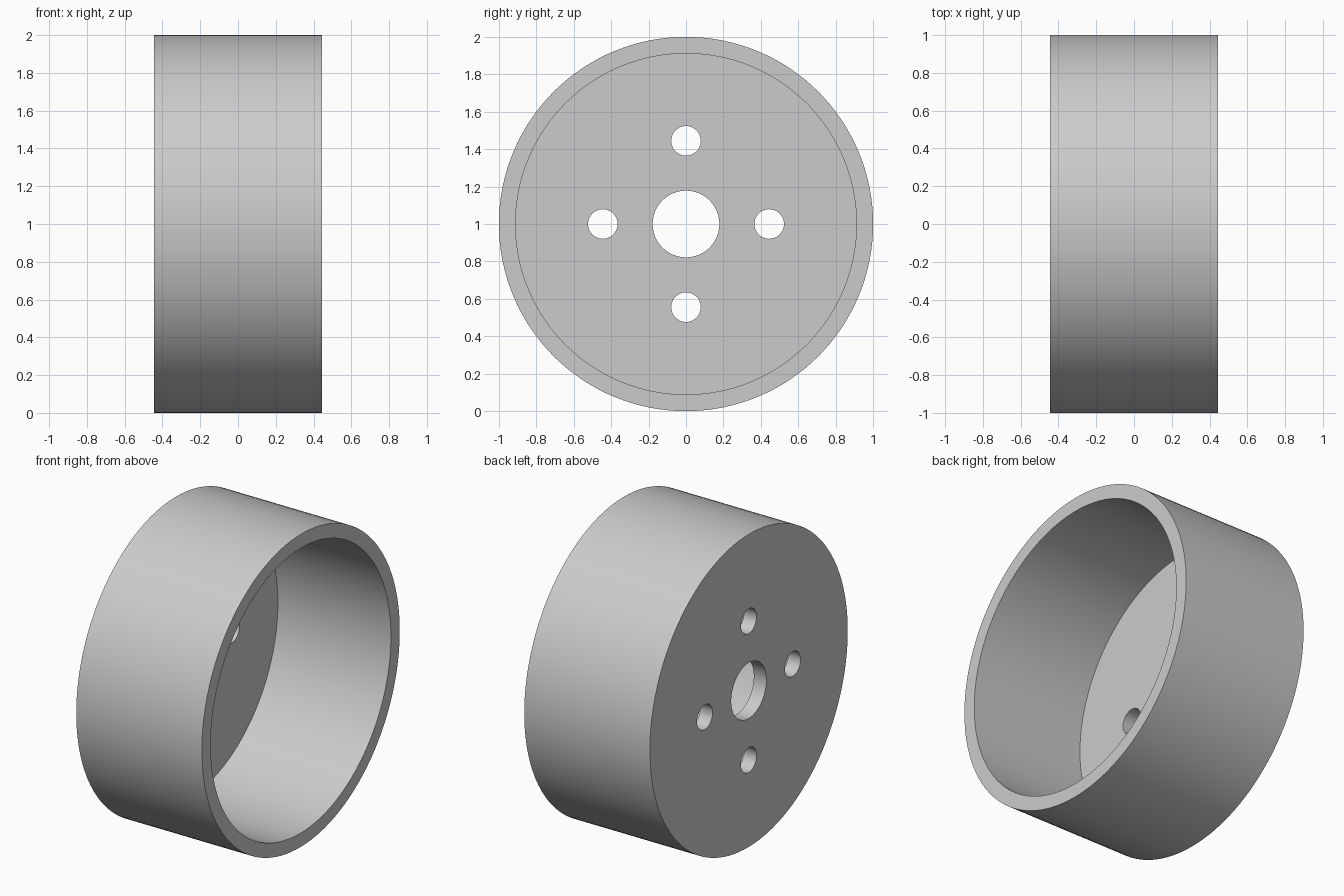
import bpy, bmesh, math
from mathutils import Matrix, Vector

cube = bpy.data.objects.get("Cube")
if cube:
    bpy.data.objects.remove(cube, do_unlink=True)

# Main dimensions
HALF_WIDTH = 0.4444
OUTER_R = 1.0
WALL = 0.0889
BORE_R = 0.178
BOLT_R = 0.079
BOLT_CIRCLE_R = 0.4444
SEGMENTS = 128
CENTRE = Vector((0, 0, 1))

grey = bpy.data.materials.new("light grey")
grey.use_nodes = True
colour = (0.6, 0.6, 0.6, 1)
grey.diffuse_color = colour
grey.node_tree.nodes["Principled BSDF"].inputs["Base Color"].default_value = colour


def make_object(name, bm):
    bmesh.ops.recalc_face_normals(bm, faces=bm.faces)
    mesh = bpy.data.meshes.new(name)
    bm.to_mesh(mesh)
    bm.free()
    mesh.materials.append(grey)
    obj = bpy.data.objects.new(name, mesh)
    bpy.context.collection.objects.link(obj)
    return obj


# Cup: a closed (x, radius) section turned about the x axis, open towards +x
floor_x = -HALF_WIDTH + WALL
section = [
    (-HALF_WIDTH, BORE_R), (-HALF_WIDTH, OUTER_R),
    (HALF_WIDTH, OUTER_R), (HALF_WIDTH, OUTER_R - WALL),
    (floor_x, OUTER_R - WALL), (floor_x, BORE_R),
]
bm = bmesh.new()
rings = []
for i in range(SEGMENTS):
    a = math.tau * i / SEGMENTS
    rings.append([bm.verts.new((x, r * math.cos(a), 1 + r * math.sin(a)))
                  for x, r in section])
for i, ring in enumerate(rings):
    following = rings[(i + 1) % SEGMENTS]
    for j in range(len(section)):
        k = (j + 1) % len(section)
        bm.faces.new((ring[j], ring[k], following[k], following[j]))
cup = make_object("wheel_cup", bm)

# Four bolt holes through the floor
bm = bmesh.new()
for i in range(4):
    a = math.tau * i / 4
    offset = Vector((-HALF_WIDTH, BOLT_CIRCLE_R * math.cos(a),
                     BOLT_CIRCLE_R * math.sin(a)))
    bmesh.ops.create_cone(
        bm, cap_ends=True, segments=48, radius1=BOLT_R, radius2=BOLT_R,
        depth=WALL * 4,
        matrix=Matrix.Translation(CENTRE + offset) @ Matrix.Rotation(math.pi / 2, 4, "Y"))
cutter = make_object("bolt_hole_cutter", bm)
cutter.hide_render = True

cut = cup.modifiers.new("bolt_holes", "BOOLEAN")
cut.operation = "DIFFERENCE"
cut.solver = "EXACT"
cut.object = cutter

bpy.ops.object.select_all(action="DESELECT")
cup.select_set(True)
bpy.context.view_layer.objects.active = cup
bpy.ops.object.modifier_apply(modifier=cut.name)
bpy.data.objects.remove(cutter, do_unlink=True)

# Smooth round walls with crisp rims
bpy.ops.object.shade_smooth_by_angle(angle=math.radians(30))
